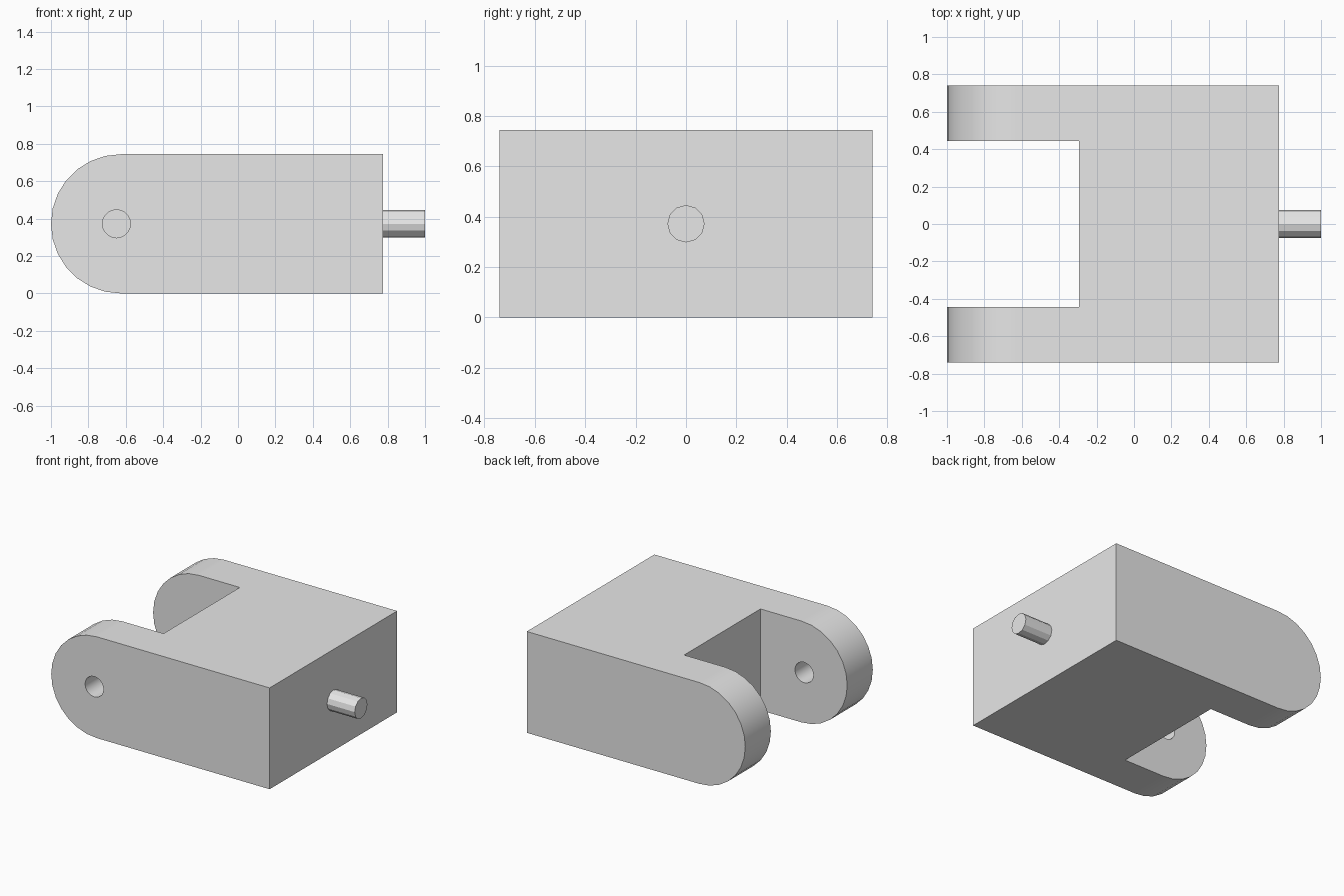
import bpy, bmesh, math
from mathutils import Matrix

cube = bpy.data.objects.get("Cube")
if cube:
    bpy.data.objects.remove(cube, do_unlink=True)

HALF_H = 0.372    # half of the height, also the radius of the fork ends
HALF_W = 0.74     # half of the depth
SLOT_W = 0.443    # half of the fork opening
ARC_X = -1 + HALF_H
BACK_X = 0.775

grey = bpy.data.materials.new("plain grey")
grey.use_nodes = True
grey.diffuse_color = (0.8, 0.8, 0.8, 1)
grey.node_tree.nodes["Principled BSDF"].inputs["Base Color"].default_value = (0.8, 0.8, 0.8, 1)


def make_object(name, bm):
    bmesh.ops.recalc_face_normals(bm, faces=bm.faces)
    mesh = bpy.data.meshes.new(name)
    bm.to_mesh(mesh)
    bm.free()
    mesh.materials.append(grey)
    obj = bpy.data.objects.new(name, mesh)
    bpy.context.collection.objects.link(obj)
    return obj


def cylinder(name, sides, radius, length, centre, axis):
    bm = bmesh.new()
    turn = Matrix.Rotation(math.pi / 2, 4, axis)
    bmesh.ops.create_cone(bm, cap_ends=True, segments=sides, radius1=radius,
                          radius2=radius, depth=length,
                          matrix=Matrix.Translation(centre) @ turn)
    return make_object(name, bm)


def cut(target, cutter):
    cutter.hide_render = True
    mod = target.modifiers.new("cut", 'BOOLEAN')
    mod.operation = 'DIFFERENCE'
    mod.solver = 'EXACT'
    mod.object = cutter
    bpy.context.view_layer.objects.active = target
    bpy.ops.object.modifier_apply(modifier=mod.name)
    bpy.data.objects.remove(cutter, do_unlink=True)


# Block with one rounded end, extruded from its side profile
STEPS = 14
profile = [(BACK_X, 0), (BACK_X, 2 * HALF_H)]
for i in range(STEPS + 1):
    a = math.pi / 2 + math.pi * i / STEPS
    profile.append((ARC_X + HALF_H * math.cos(a), HALF_H + HALF_H * math.sin(a)))
bm = bmesh.new()
face = bm.faces.new([bm.verts.new((x, -HALF_W, z)) for x, z in profile])
side = bmesh.ops.extrude_face_region(bm, geom=[face])
bmesh.ops.translate(bm, vec=(0, 2 * HALF_W, 0),
                    verts=[v for v in side["geom"] if isinstance(v, bmesh.types.BMVert)])
body = make_object("fork_body", bm)

# Opening between the two arms
bm = bmesh.new()
bmesh.ops.create_cube(bm, size=1, matrix=Matrix.Translation((-0.795, 0, HALF_H))
                      @ Matrix.Diagonal((1, 2 * SLOT_W, 2, 1)))
cut(body, make_object("slot_cutter", bm))

# Pin hole through the front arm only
cut(body, cylinder("hole_cutter", 20, 0.075, 0.6, (-0.65, -0.7, HALF_H), 'X'))

# Smooth rounded surfaces, crisp flat ones
bpy.ops.object.select_all(action='DESELECT')
body.select_set(True)
bpy.context.view_layer.objects.active = body
bpy.ops.object.shade_smooth_by_angle(angle=math.radians(25))
weighted = body.modifiers.new("clean shading", 'WEIGHTED_NORMAL')
weighted.keep_sharp = True

# Faceted shaft on the plain end, seated slightly into the block
cylinder("shaft_pin", 12, 0.074, 0.245, (0.8775, 0, HALF_H), 'Y')
